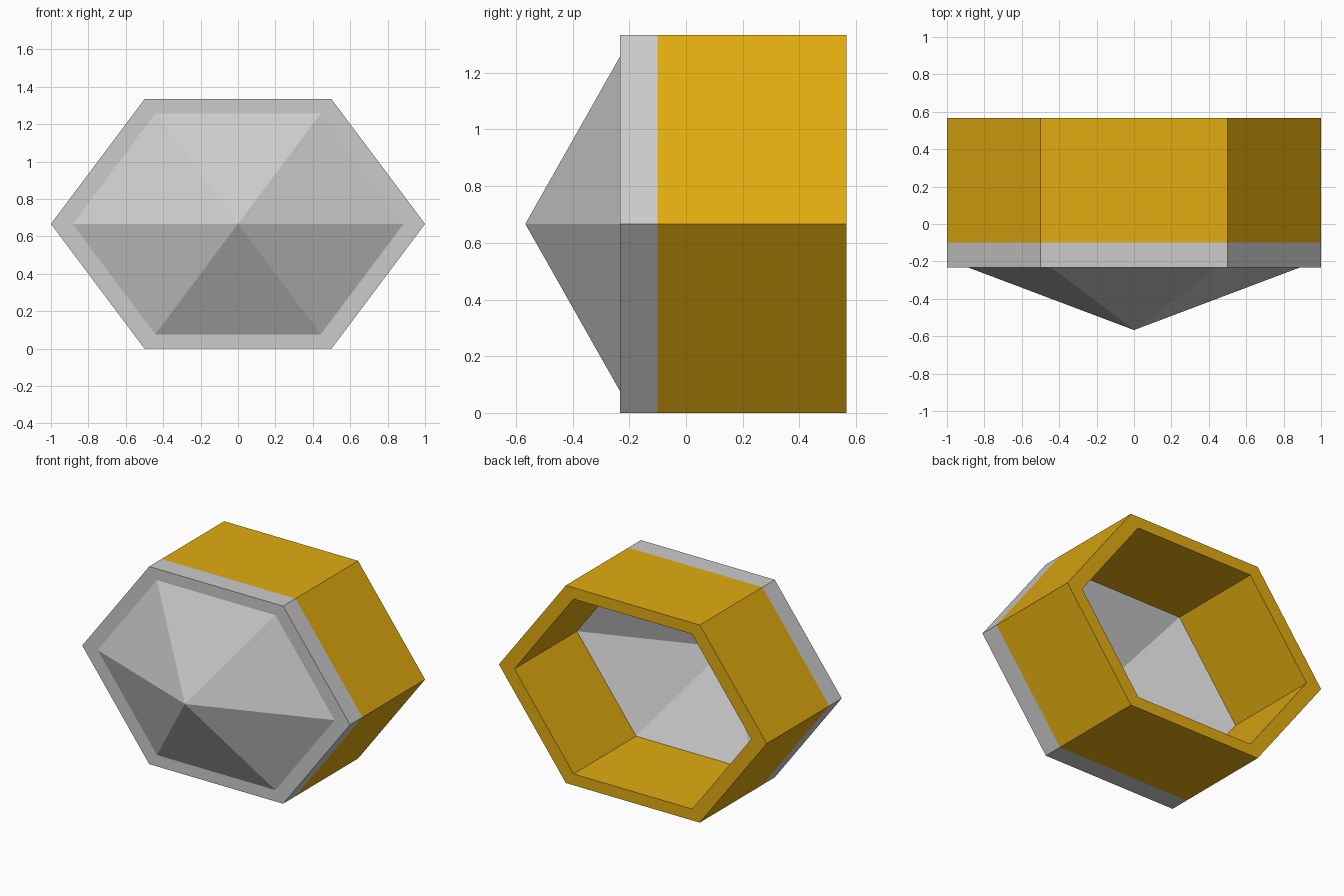
import bpy, bmesh
from math import pi, cos, sin

if "Cube" in bpy.data.objects:
    bpy.data.objects.remove(bpy.data.objects["Cube"])

CZ = 0.667            # centre height of the hexagon
RX, RZ = 1.0, 0.77    # hexagon radii (stretched sideways)
INNER = 0.885         # scale of the opening and the point's base


def hex_ring(bm, scale, y):
    """Six vertices of a scaled hexagon at depth y, or one apex when scale is 0."""
    if scale == 0:
        return [bm.verts.new((0, y, CZ))] * 6
    return [bm.verts.new((scale * RX * cos(i * pi / 3), y,
                          CZ + scale * RZ * sin(i * pi / 3))) for i in range(6)]


def hex_solid(name, profile, closed, color=None):
    """Sweep a (scale, y) profile round the six sides."""
    bm = bmesh.new()
    rings = [hex_ring(bm, s, y) for s, y in profile]
    pairs = list(zip(rings, rings[1:]))
    if closed:
        pairs.append((rings[-1], rings[0]))
    for a, b in pairs:
        for i in range(6):
            j = (i + 1) % 6
            corners = list(dict.fromkeys((a[i], a[j], b[j], b[i])))
            bm.faces.new(corners)
    bmesh.ops.recalc_face_normals(bm, faces=bm.faces)
    mesh = bpy.data.meshes.new(name)
    bm.to_mesh(mesh)
    bm.free()
    obj = bpy.data.objects.new(name, mesh)
    bpy.context.collection.objects.link(obj)
    if color:
        mat = bpy.data.materials.new(name + "_color")
        mat.diffuse_color = color
        mat.use_nodes = True
        mat.node_tree.nodes["Principled BSDF"].inputs["Base Color"].default_value = mat.diffuse_color
        mesh.materials.append(mat)
    return obj


# Yellow hollow sleeve, open at the back
hex_solid("sleeve", [(1, -0.1), (1, 0.567), (INNER, 0.567), (INNER, -0.1)],
          True, (0.75, 0.41, 0.005, 1))

# Grey pointed cap: hollow shell with a rim, a front point and a matching hollow
hex_solid("pointed_cap", [(0, -0.567), (INNER, -0.233), (1, -0.233),
                          (1, -0.1), (INNER, -0.1), (0, -0.433)], False)
